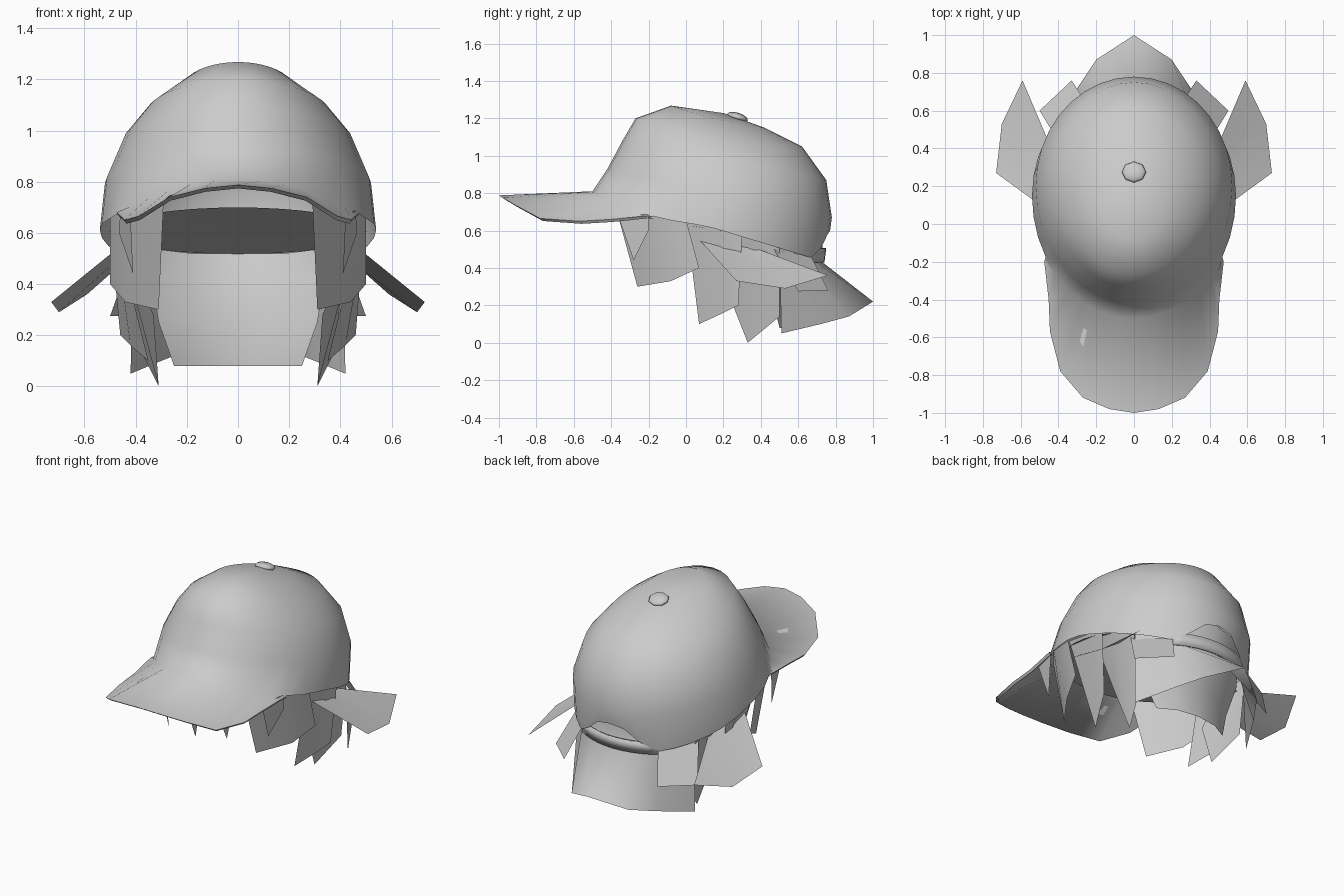
import bpy, math
from math import sin, cos, pi, radians

if "Cube" in bpy.data.objects:
    bpy.data.objects.remove(bpy.data.objects["Cube"])


def make(name, verts, faces, thick=0.0, angle=50):
    me = bpy.data.meshes.new(name)
    me.from_pydata(verts, [], faces)
    me.update()
    ob = bpy.data.objects.new(name, me)
    bpy.context.collection.objects.link(ob)
    if thick:
        m = ob.modifiers.new("thickness", 'SOLIDIFY')
        m.thickness = thick
        m.offset = -1
    bpy.ops.object.select_all(action='DESELECT')
    ob.select_set(True)
    bpy.context.view_layer.objects.active = ob
    bpy.ops.object.shade_smooth_by_angle(angle=radians(angle))
    return ob


def loft(name, rows, thick=0.0, flip=False, angle=50):
    n = len(rows[0])
    verts = [p for r in rows for p in r]
    faces = []
    for i in range(len(rows) - 1):
        for j in range(n - 1):
            f = (i*n + j, i*n + j + 1, (i+1)*n + j + 1, (i+1)*n + j)
            faces.append(f[::-1] if flip else f)
    return make(name, verts, faces, thick, angle)


def mirror_row(half):
    return [(-x, y, z) for x, y, z in half[:0:-1]] + list(half)


# Crown rings: front y, front z, back y, back z, half width, drop at the sides
LEVELS = [(-.50, .81, .75, .43, .54, 0), (-.42, .93, .78, .67, .52, 0),
          (-.34, 1.08, .75, .87, .445, 0), (-.27, 1.20, .62, 1.05, .35, .035),
          (-.08, 1.268, .42, 1.15, .20, .015)]
SEG = 36


def ring_point(level, a):
    yf, zf, yb, zb, w, drop = LEVELS[level]
    yc = yf + (yb - yf) * .52
    x = w * sin(a)
    y = yc - ((yc - yf) if cos(a) > 0 else (yb - yc)) * cos(a)
    z = zf + (zb - zf) * (y - yf) / (yb - yf) - drop * sin(a)**2
    if level == 0:
        z -= .035 * sin(pi * min(1, max(0, (y + .5) / .6)))
    return x, y, z


# Crown with arched opening at the back
verts, faces = [], []
for lv in range(len(LEVELS)):
    for k in range(SEG):
        x, y, z = ring_point(lv, 2*pi*k/SEG)
        if lv == 0 and y > .3 and abs(x) < .2:
            up = .17 * math.sqrt(1 - (x/.2)**2)
            z += up
            y += up * .12
        verts.append((x, y, z))
for lv in range(len(LEVELS) - 1):
    for k in range(SEG):
        j = (k + 1) % SEG
        faces.append((lv*SEG + k, lv*SEG + j, (lv+1)*SEG + j, (lv+1)*SEG + k))
verts.append((0, .2, 1.228))
top = (len(LEVELS) - 1) * SEG
faces += [(top + k, top + (k+1) % SEG, len(verts) - 1) for k in range(SEG)]

# Brim top grows out of the crown rim, underside is a separate sheet
inner = [ring_point(0, radians(10*k)) for k in range(7)]
outer = [(0, -1, .788), (.13, -.98, .775), (.27, -.92, .74), (.39, -.78, .665),
         (.445, -.57, .65), (.452, -.4, .66), (.475, -.2, .68)]
rim, edge = mirror_row(inner), mirror_row(outer)
base = len(verts)
verts += edge
for j in range(12):
    a, b = (j - 6) % SEG, (j - 5) % SEG
    faces.append((base + j, base + j + 1, b, a))
make("crown_and_brim", verts, faces, angle=85)
loft("brim_underside", [[(x, y, z) for x, y, z in edge],
                        [(x*.98, y*.98, z - .014) for x, y, z in edge],
                        [(x, y, z - .014) for x, y, z in rim]], flip=True)

# Hair mass closing the underside of the crown
lid = []
for k in range(SEG):
    x, y, z = ring_point(0, 2*pi*k/SEG)
    y = .14 + (y - .14) * .86
    lid.append((x * .93, y, .63 - .17 * y))
lid.append((0, .15, .615))
make("hair_base", lid, [((k+1) % SEG, k, SEG) for k in range(SEG)])

# Top button
bpy.ops.mesh.primitive_uv_sphere_add(segments=8, ring_count=6, radius=1, location=(0, .275, 1.206))
button = bpy.context.object
button.name = "top_button"
button.scale = (.064, .058, .024)
button.rotation_euler = (-.3, 0, 0)
bpy.ops.object.shade_smooth_by_angle(angle=radians(60))

# Back strap
arc = [ring_point(0, radians(150 + 6*k)) for k in range(11)]
loft("back_strap", [[(x, y - .01, .43) for x, y, z in arc],
                    [(x, y, .505) for x, y, z in arc]], .012)

# Hair at the back: flared outer sheet and inner neck sheet
crest = [(0, .73, .63), (.2, .68, .62), (.3, .58, .58), (.40, .48, .54)]
root = [(0, .73, .43), (.2, .68, .44), (.3, .62, .45), (.41, .5, .49)]
tips = [(0, 1, .22), (.2, .87, .14), (.3, .72, .10), (.42, .51, .05)]
loft("back_hair", [mirror_row(tips), mirror_row(root), mirror_row(crest)])
neck = [[(0, .58, .08), (.14, .56, .08), (.25, .5, .08)],
        [(0, .57, .26), (.16, .55, .26), (.31, .46, .25)],
        [(0, .62, .44), (.18, .60, .43), (.34, .52, .43)],
        [(0, .66, .52), (.18, .63, .52), (.34, .52, .54)]]
loft("neck_hair", [mirror_row(r) for r in neck], angle=80)

# Hair locks at the sides: outlines mirrored to both sides
LOCKS = {
    "temple_lock": ([(.29, -.38, .74), (.44, -.2, .70), (.50, 0, .66)],
                    [(.31, -.26, .30), (.44, -.08, .33), (.50, .07, .40)]),
    "small_lock": ([(.42, -.36, .67), (.46, -.2, .69)],
                   [(.41, -.28, .44), (.465, -.2, .60)]),
    "ear_lock": ([(.49, .0, .66), (.50, .2, .62), (.49, .3, .58)],
                 [(.35, .07, .10), (.42, .2, .16), (.46, .28, .20)]),
    "low_lock": ([(.47, .2, .60), (.46, .36, .57), (.42, .5, .53)],
                 [(.33, .22, .28), (.31, .33, 0), (.38, .5, .14)]),
    "wing_lock": ([(.36, .0, .63), (.41, .2, .55), (.42, .36, .51)],
                  [(.73, .27, .33), (.70, .53, .29), (.59, .76, .36)]),
    "rear_lock": ([(.42, .47, .50), (.27, .67, .46)],
                  [(.50, .60, .275), (.33, .76, .28)]),
}
for name, (upper, lower) in LOCKS.items():
    for side, label in ((1, "left"), (-1, "right")):
        rows = [[(side*x, y, z) for x, y, z in r] for r in (lower, upper)]
        loft(f"{name}_{label}", rows, flip=side < 0, angle=30)
